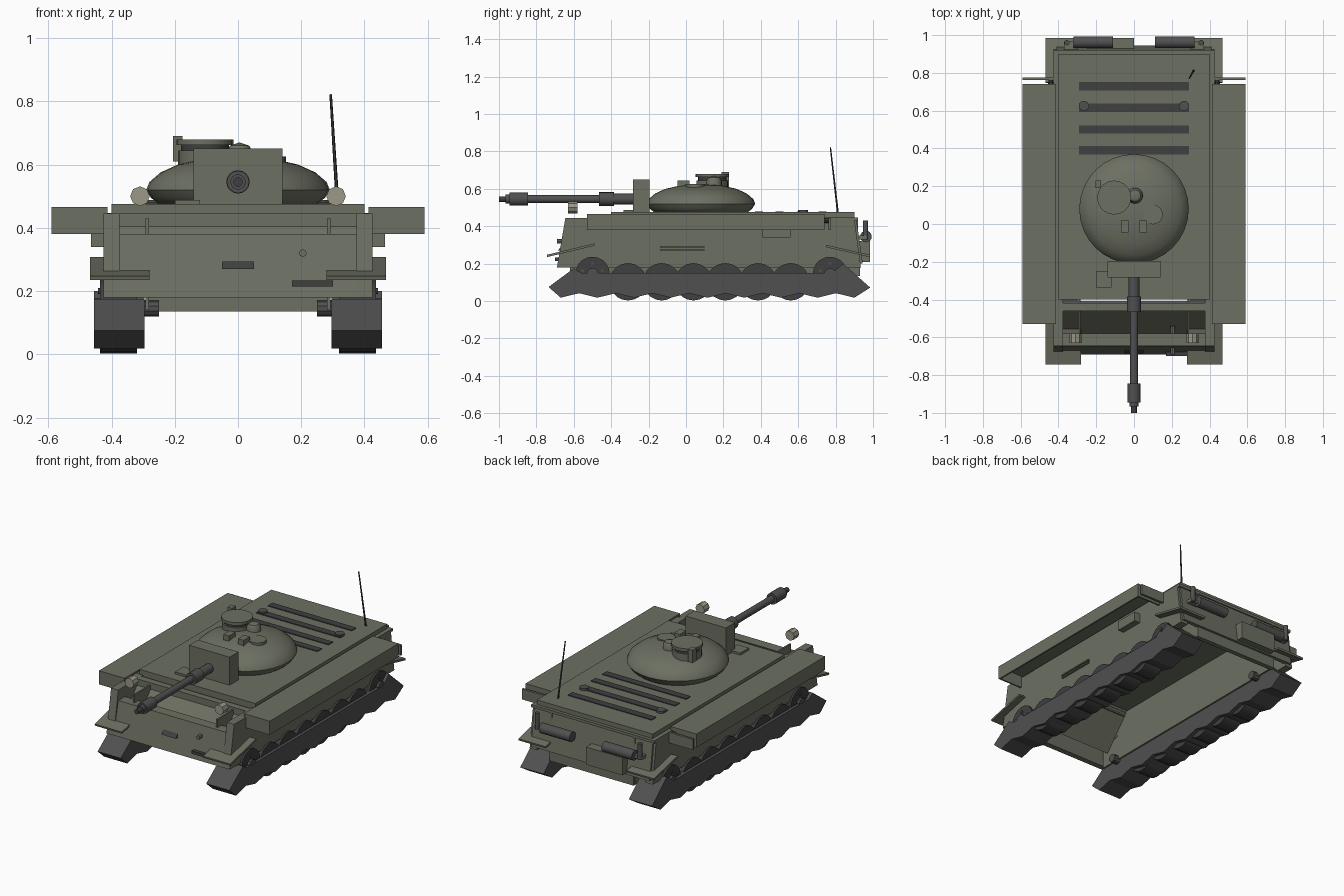
import bpy, bmesh, math
from mathutils import Vector

if "Cube" in bpy.data.objects:
    bpy.data.objects.remove(bpy.data.objects["Cube"])


def mat(name, c):
    m = bpy.data.materials.new(name)
    m.diffuse_color = (*c, 1)
    m.use_nodes = True
    m.node_tree.nodes["Principled BSDF"].inputs["Base Color"].default_value = m.diffuse_color
    return m


OLIVE = mat("olive", (0.15, 0.16, 0.12))
DARK = mat("dark_steel", (0.05, 0.05, 0.053))
GUN = mat("gun_steel", (0.08, 0.08, 0.08))
TAN = mat("lamp", (0.33, 0.31, 0.25))


def finish(name, bm, m, smooth=False):
    bmesh.ops.recalc_face_normals(bm, faces=bm.faces)
    me = bpy.data.meshes.new(name)
    bm.to_mesh(me)
    bm.free()
    me.materials.append(m)
    ob = bpy.data.objects.new(name, me)
    bpy.context.collection.objects.link(ob)
    if smooth:
        bpy.ops.object.select_all(action='DESELECT')
        ob.select_set(True)
        bpy.context.view_layer.objects.active = ob
        bpy.ops.object.shade_smooth_by_angle(angle=math.radians(40))
    return ob


def box(name, x, y, z, m=OLIVE):
    bm = bmesh.new()
    bmesh.ops.create_cube(bm, size=1)
    for v in bm.verts:
        v.co = [(a[0] + a[1]) / 2 + c * (a[1] - a[0]) for a, c in zip((x, y, z), v.co)]
    return finish(name, bm, m)


def prism(name, x0, x1, yz, m=OLIVE):
    # side profile (y, z) extruded across x
    bm = bmesh.new()
    a = [bm.verts.new((x0, y, z)) for y, z in yz]
    b = [bm.verts.new((x1, y, z)) for y, z in yz]
    bm.faces.new(a)
    bm.faces.new(b)
    for i in range(len(a)):
        j = (i + 1) % len(a)
        bm.faces.new((a[i], a[j], b[j], b[i]))
    return finish(name, bm, m)


def plate(name, x0, x1, p, q, t, m=OLIVE):
    # flat plate between two side-view points, thickness t below the line
    d = (Vector(q) - Vector(p)).normalized()
    n = Vector((d.y, -d.x)) * t
    return prism(name, x0, x1, [p, q, Vector(q) + n, Vector(p) + n], m)


def rod(name, p, q, r, m=GUN, n=16, r2=None):
    p, q = Vector(p), Vector(q)
    bm = bmesh.new()
    bmesh.ops.create_cone(bm, cap_ends=True, segments=n, radius1=r,
                          radius2=r if r2 is None else r2, depth=(q - p).length)
    bm.transform((q - p).to_track_quat('Z', 'Y').to_matrix().to_4x4())
    bmesh.ops.translate(bm, verts=bm.verts, vec=(p + q) / 2)
    return finish(name, bm, m, n > 10)


def lathe(name, c, prof, m=OLIVE, n=32):
    bm = bmesh.new()
    vs = [bm.verts.new((r, 0, z)) for r, z in prof]
    es = [bm.edges.new(e) for e in zip(vs, vs[1:])]
    bmesh.ops.spin(bm, geom=vs + es, cent=(0, 0, 0), axis=(0, 0, 1), angle=2 * math.pi, steps=n)
    bmesh.ops.remove_doubles(bm, verts=bm.verts, dist=1e-4)
    bmesh.ops.translate(bm, verts=bm.verts, vec=(c[0], c[1], 0))
    return finish(name, bm, m, True)


# hull shell: deck, rear wall, nose plates, open underneath
box("deck", (-.40, .40), (-.40, .90), (.445, .475))
box("deck_border", (-.425, .425), (-.40, .92), (.43, .447))
prism("rear_plate", -.41, .41, [(.89, .447), (.91, .447), (.945, .2), (.92, .2)])
box("rear_lower_plate", (-.29, .29), (.90, .93), (.135, .21))
prism("lower_nose_plate", -.375, .375, [(-.69, .18), (-.645, .38), (-.58, .38), (-.655, .18)])
plate("upper_nose_plate", -.375, .375, (-.60, .24), (-.43, .44), .03)
box("nose_bar", (-.375, .375), (-.46, -.417), (.40, .445))

# nose fittings
box("nose_step", (.17, .30), (-.70, -.66), (.215, .233), DARK)
prism("nose_wedge", -.05, .05, [(-.66, .27), (-.685, .27), (-.665, .295)], DARK)
rod("tow_eye", (.205, -.69, .32), (.205, -.54, .32), .012, OLIVE, 8)
box("deck_plate", (-.20, -.12), (-.335, -.25), (.47, .488))

# track outline with a jagged lower run
bottom = [(-.67 + i * 1.57 / 16, .018 if i % 2 == 0 else .042) for i in range(17)]
track = [(-.735, .075)] + bottom + [(.985, .072), (.84, .2), (.78, .15), (-.56, .15), (-.60, .175)]

for s, side in ((1, "right"), (-1, "left")):
    def sx(a, b):
        return tuple(sorted((s * a, s * b)))

    # hull sides
    prism("hull_side_" + side, *sx(.375, .425),
          [(-.69, .18), (-.645, .445), (.90, .445), (.935, .18)])
    box("lower_hull_side_" + side, sx(.282, .292), (-.62, .92), (.14, .43))
    box("stowage_box_" + side, sx(.42, .465), (.41, .56), (.34, .40))
    for z in (.275, .29):
        box("side_rail_" + side, sx(.42, .437), (-.14, .10), (z - .004, z + .004))

    # hollow fender skirts
    box("fender_top_" + side, sx(.412, .59), (-.53, .74), (.455, .465))
    box("fender_skirt_" + side, sx(.58, .59), (-.53, .74), (.38, .46))
    box("fender_front_" + side, sx(.412, .585), (-.53, -.52), (.38, .46))
    box("fender_rear_" + side, sx(.412, .585), (.73, .74), (.38, .46))
    box("fender_end_flap_" + side, sx(.41, .59), (.762, .776), (.38, .445))
    rod("flap_bracket_" + side, (s * .44, .735, .43), (s * .44, .765, .43), .012, DARK, 8)

    # sloped mudguards
    plate("front_mudguard_" + side, *sx(.28, .468), (-.745, .247), (-.49, .308), .012)
    plate("rear_mudguard_" + side, *sx(.28, .468), (.75, .30), (.985, .247), .012)

    # tracks and wheels
    prism("track_" + side, *sx(.295, .455), track, GUN)
    ends = [(-.50, .145, .092), (.77, .145, .092)]
    roads = [(y, .103, .1) for y in (-.31, -.13, .04, .21, .385, .56)]
    for y, z, r in ends + roads:
        rod("wheel_" + side, (s * .32, y, z), (s * .437, y, z), r, DARK, 20)
        rod("wheel_hub_" + side, (s * .435, y, z), (s * .452, y, z), r * .35, GUN, 10)
    for y, z, r in ends:
        rod("axle_" + side, (s * .25, y, z), (s * .33, y, z), .026, GUN, 10)
        for k in range(5):
            a = math.pi / 2 + k * math.tau / 5
            yy, zz = y + .055 * math.cos(a), z + .055 * math.sin(a)
            rod("wheel_bolt_" + side, (s * .43, yy, zz), (s * .443, yy, zz), .009, GUN, 8)

    # lamps, exhausts, engine caps
    rod("headlight_" + side, (s * .31, -.63, .50), (s * .31, -.58, .50), .031, TAN, 8)
    rod("exhaust_" + side, (s * .11, .962, .345), (s * .32, .962, .345), .031)
    rod("exhaust_stack_" + side, (s * .355, .96, .33), (s * .355, .96, .43), .014)
    box("exhaust_bracket_" + side, sx(.30, .37), (.91, .965), (.33, .35))
    rod("engine_cap_" + side, (s * .265, .625, .47), (s * .265, .625, .488), .027, GUN)

# rear box and engine grilles
box("rear_box", (-.25, 0), (.92, .985), (.21, .32))
for y in (.39, .50, .615, .73):
    box("engine_grille", (-.29, .29), (y - .022, y + .022), (.47, .48), DARK)

# aerial
rod("aerial", (.315, .812, .47), (.293, .772, .822), .006, DARK, 6, .004)

# turret dome and mantlet
lathe("turret", (0, .08), [(0, .47), (.245, .47), (.275, .495), (.29, .52), (.28, .545),
                           (.245, .575), (.19, .60), (.11, .618), (0, .626)])
box("mantlet", (-.14, .14), (-.283, -.195), (.473, .65))

# gun, sections along the barrel
for name, y0, y1, r, m in (("gun_base", -.28, -.39, .029, GUN), ("gun_sleeve", -.385, -.465, .037, TAN),
                           ("barrel", -.46, -.86, .021, GUN), ("muzzle_brake", -.845, -.945, .035, GUN),
                           ("muzzle_ring", -.94, -.965, .024, GUN), ("muzzle_tip", -.96, -1.0, .015, DARK)):
    if name == "gun_sleeve":
        m = GUN
    rod(name, (0, y0, .545), (0, y1, .545), r, m)

# cupola, hatches and sights
rod("cupola_ring", (-.105, .14, .60), (-.105, .14, .645), .085, OLIVE, 20)
rod("cupola_gap", (-.105, .14, .64), (-.105, .14, .668), .076, DARK, 20)
rod("cupola_lid", (-.105, .14, .662), (-.105, .14, .68), .09, OLIVE, 20)
box("cupola_sight", (-.205, -.175), (.19, .23), (.61, .69))
rod("loader_hatch", (.10, .05, .605), (.10, .05, .625), .052, OLIVE, 16)
lathe("vent_dome", (.005, .15), [(.042, .61), (.042, .64), (.03, .66), (0, .67)], OLIVE, 16)
for x in (-.05, .05):
    box("periscope", (x - .02, x + .02), (-.045, .018), (.60, .645))
